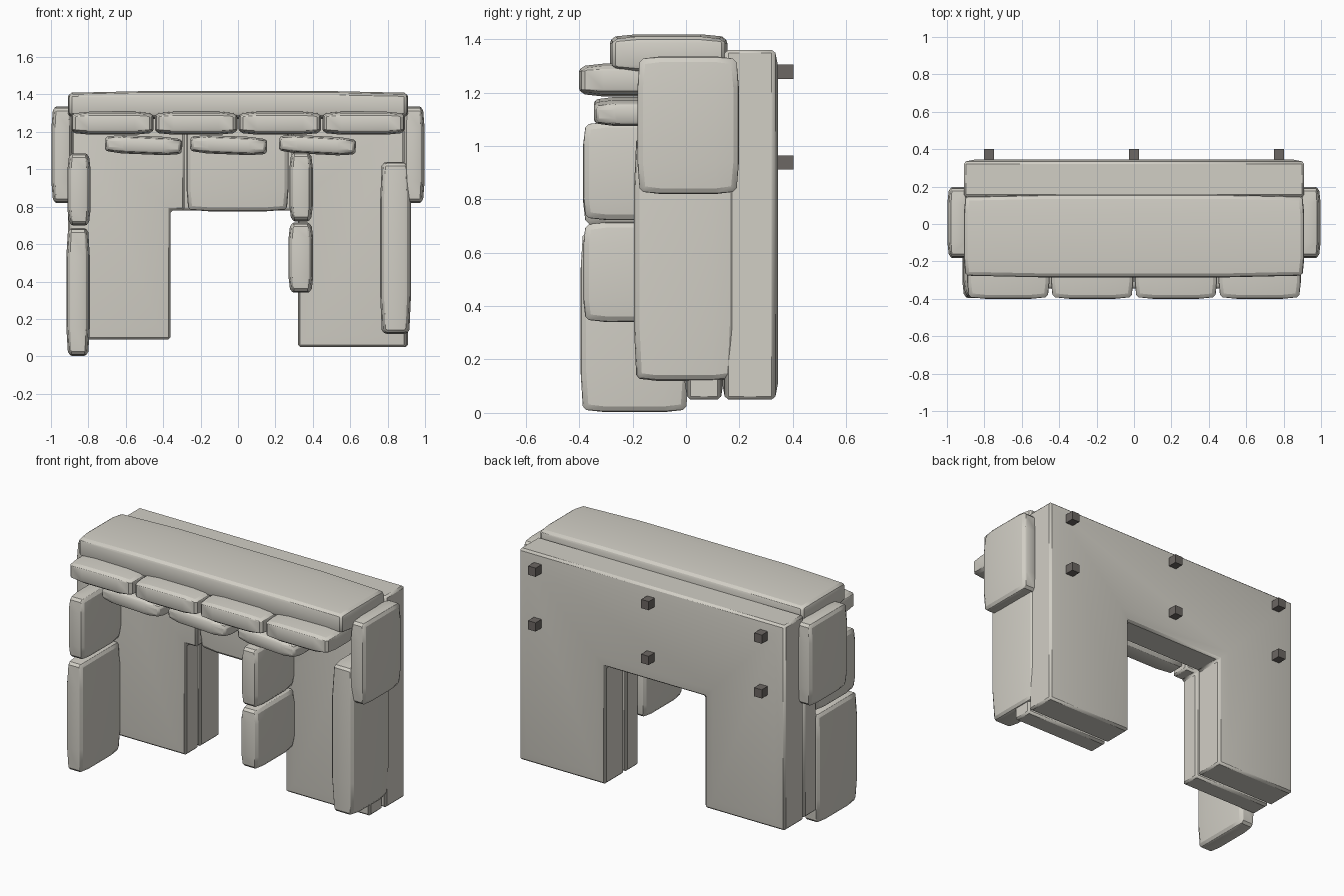
import bpy, bmesh, math
from mathutils import Vector

cube = bpy.data.objects.get("Cube")
if cube:
    bpy.data.objects.remove(cube, do_unlink=True)


def material(name, color):
    m = bpy.data.materials.new(name)
    m.use_nodes = True
    m.diffuse_color = (*color, 1)
    m.node_tree.nodes["Principled BSDF"].inputs["Base Color"].default_value = (*color, 1)
    return m


fabric = material("warm grey fabric", (0.64, 0.62, 0.56))
dark = material("dark feet", (0.15, 0.135, 0.125))


def finish(name, bm, mat, bevel=0.0):
    bmesh.ops.recalc_face_normals(bm, faces=bm.faces)
    mesh = bpy.data.meshes.new(name)
    bm.to_mesh(mesh)
    bm.free()
    mesh.materials.append(mat)
    ob = bpy.data.objects.new(name, mesh)
    bpy.context.collection.objects.link(ob)
    if bevel:
        mod = ob.modifiers.new("soft edge", "BEVEL")
        mod.width = bevel
        mod.segments = 1
        mod.limit_method = "ANGLE"
        mod.angle_limit = math.radians(45)
    bpy.ops.object.select_all(action="DESELECT")
    ob.select_set(True)
    bpy.context.view_layer.objects.active = ob
    bpy.ops.object.shade_smooth_by_angle(angle=math.radians(28))
    return ob


def cushion(name, x, y, z, tilt=0.0, pull=0.009):
    """Padded box between the given limits: each face bulges at its middle."""
    lo, hi = Vector((x[0], y[0], z[0])), Vector((x[1], y[1], z[1]))
    mid, half = (lo + hi) / 2, (hi - lo) / 2
    bm = bmesh.new()
    bmesh.ops.create_cube(bm, size=2)
    bmesh.ops.subdivide_edges(bm, edges=bm.edges[:], cuts=2, use_grid_fill=True)
    for v in bm.verts:
        outer = [abs(c) > 0.9 for c in v.co]
        for i in range(3):
            s = math.copysign(1, v.co[i])
            if outer[i]:
                v.co[i] = s * (half[i] - pull * (sum(outer) - 1))
            else:
                v.co[i] = s * half[i] * 0.55
    ob = finish(name, bm, fabric, 0.012)
    ob.location = mid
    ob.rotation_euler.y = tilt
    return ob


def slab(name, outline, y0, y1, puff):
    """Outline in x and z, extruded along y, with padded front and back faces."""
    bm = bmesh.new()
    face = bm.faces.new([bm.verts.new((px, y0 + puff, pz)) for px, pz in outline])
    ext = bmesh.ops.extrude_face_region(bm, geom=[face], use_keep_orig=True)
    new = [g for g in ext["geom"] if isinstance(g, bmesh.types.BMVert)]
    bmesh.ops.translate(bm, verts=new, vec=(0, y1 - y0 - 2 * puff, 0))
    bmesh.ops.recalc_face_normals(bm, faces=bm.faces)
    caps = [f for f in bm.faces if abs(f.normal.y) > 0.9]
    bmesh.ops.inset_individual(bm, faces=caps, thickness=0.09, depth=puff)
    return finish(name, bm, fabric, 0.012)


# U-shaped base
slab("base", [(-0.91, 0.09), (-0.36, 0.09), (-0.36, 0.78), (0.32, 0.78),
              (0.32, 0.05), (0.91, 0.05), (0.91, 1.36), (-0.91, 1.36)], 0.135, 0.345, 0.012)

# Seat cushions
for side, s, inner, end in (("right", -1, 0.36, 0.09), ("left", 1, 0.32, 0.05)):
    slab(side + "_seat_cushion",
         [(s * 0.9, end), (s * inner, end), (s * inner, 0.78), (s * 0.285, 0.78),
          (s * 0.285, 1.3), (s * 0.9, 1.3)], -0.005, 0.14, 0.01)
cushion("middle_seat_cushion", (-0.275, 0.27), (-0.005, 0.14), (0.775, 1.3))

# Backrest and its row of cushions
cushion("backrest", (-0.91, 0.91), (-0.285, 0.155), (1.27, 1.418))
for i in range(4):
    x = -0.892 + i * 0.448
    cushion(f"back_cushion_{i + 1}", (x, x + 0.44), (-0.4, 0.0), (1.185, 1.308))
for i, (x, tilt) in enumerate(((-0.505, 0.04), (-0.05, 0.04), (0.425, 0.05))):
    cushion(f"throw_pillow_{i + 1}", (x - 0.205, x + 0.205), (-0.345, 0.0),
            (1.08, 1.178), tilt)

# Arms and outer side panels
cushion("left_arm", (0.76, 0.925), (-0.195, 0.185), (0.12, 1.04))
for side, s in (("right", -1), ("left", 1)):
    cushion(side + "_side_panel", sorted((s * 0.88, s * 0.998)), (-0.182, 0.198), (0.82, 1.335))
cushion("right_arm_front", (-0.918, -0.792), (-0.395, 0.01), (0.003, 0.685))
cushion("right_arm_rear", (-0.912, -0.788), (-0.385, 0.01), (0.7, 1.085))
cushion("inner_arm_front", (0.27, 0.402), (-0.385, 0.01), (0.34, 0.715))
cushion("inner_arm_rear", (0.275, 0.4), (-0.385, 0.01), (0.722, 1.09))

# Feet
for i, x in enumerate((-0.775, 0, 0.775)):
    for j, z in enumerate((0.938, 1.277)):
        bm = bmesh.new()
        bmesh.ops.create_cube(bm, size=1)
        bmesh.ops.scale(bm, verts=bm.verts, vec=(0.052, 0.08, 0.054))
        finish(f"foot_{i + 1}_{j + 1}", bm, dark).location = (x, 0.362, z)
